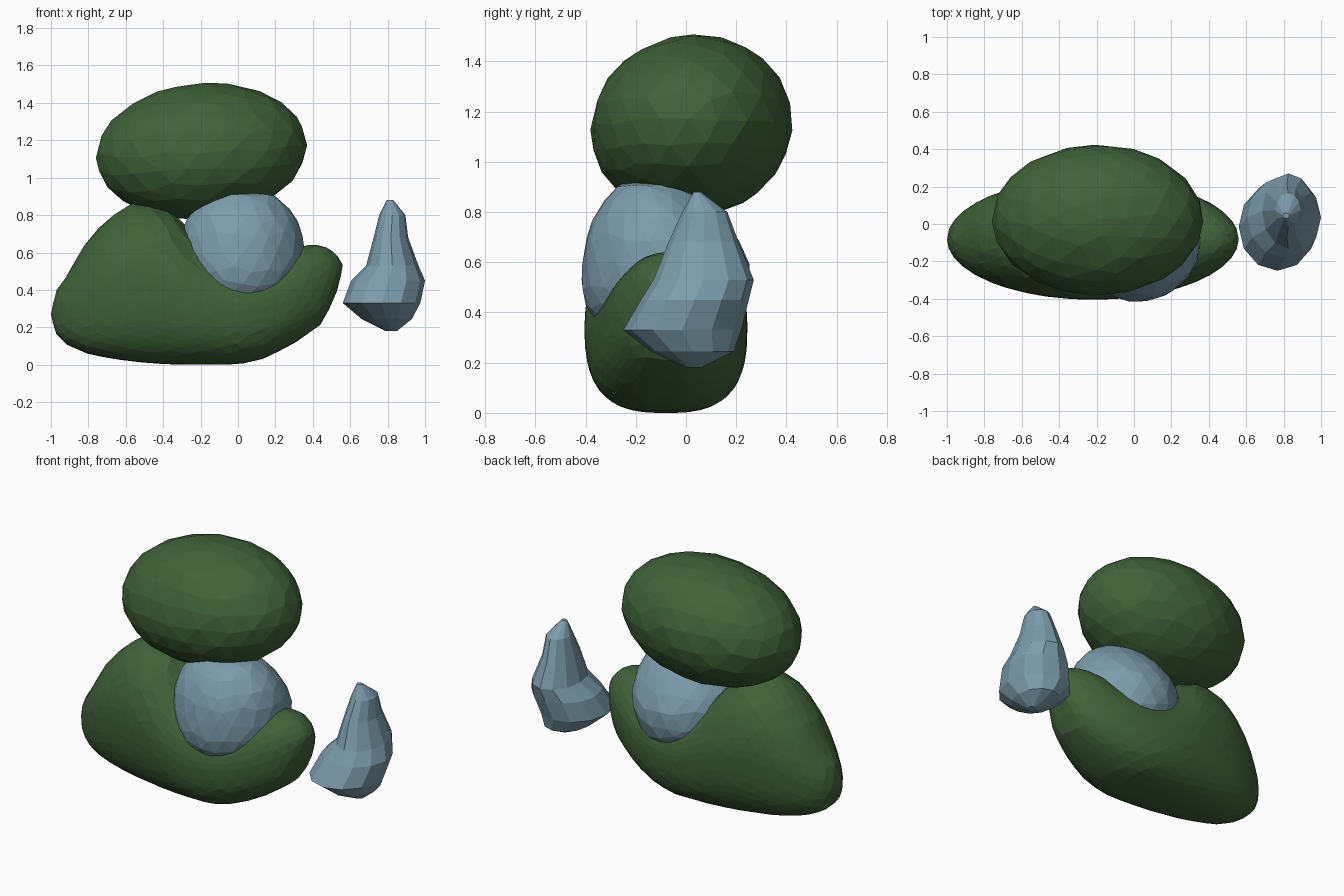
import bpy, bmesh, math, random

if "Cube" in bpy.data.objects:
    bpy.data.objects.remove(bpy.data.objects["Cube"])
random.seed(4)

def material(name, rgb):
    m = bpy.data.materials.new(name)
    m.diffuse_color = (*rgb, 1)
    m.use_nodes = True
    m.node_tree.nodes["Principled BSDF"].inputs["Base Color"].default_value = m.diffuse_color
    return m

GREEN = material("leaf green", (0.050, 0.122, 0.040))
BLUE = material("slate blue", (0.200, 0.335, 0.410))

def lerp(table, x, col):
    for a, b in zip(table, table[1:]):
        if x <= b[0]:
            t = max(0, (x - a[0]) / (b[0] - a[0]))
            return a[col] + t * (b[col] - a[col])
    return table[-1][col]

def finish(bm, name, mat):
    bmesh.ops.recalc_face_normals(bm, faces=bm.faces)
    me = bpy.data.meshes.new(name)
    bm.to_mesh(me)
    bm.free()
    me.materials.append(mat)
    ob = bpy.data.objects.new(name, me)
    bpy.context.collection.objects.link(ob)

def pebble(name, mat, detail, shape, jitter=0.05):
    """Faceted sphere whose unit points are moved by a shape function."""
    bm = bmesh.new()
    bmesh.ops.create_icosphere(bm, subdivisions=detail, radius=1)
    for v in bm.verts:
        for i in range(3):
            v.co[i] += random.uniform(-jitter, jitter)
        v.co.normalize()
        v.co = shape(*v.co)
    finish(bm, name, mat)

# lower body: side outline as (x, low z, high z), with a saddle under the stone
OUTLINE = [(-1, .25, .29), (-.97, .16, .40), (-.92, .11, .47), (-.81, .06, .66),
           (-.7, .037, .78), (-.58, .018, .86), (-.42, .005, .85), (-.33, .0, .80),
           (-.24, .0, .69), (-.1, .0, .61), (0, .0, .58), (.13, .03, .575),
           (.26, .09, .60), (.34, .14, .64), (.45, .22, .64), (.52, .36, .60),
           (.56, .51, .54)]

def body_shape(x, y, z):
    r = max(math.hypot(y, z), 1e-6)
    c, s = y / r, z / r
    if s < 0:
        c = math.copysign(abs(c) ** .7, c)
        s = -abs(s) ** .8
    px = -.22 + .78 * x
    lo, hi = lerp(OUTLINE, px, 1), lerp(OUTLINE, px, 2)
    return (px, -.08 + .325 * r * c, (lo + hi) / 2 + (hi - lo) / 2 * s)

pebble("lower_body", GREEN, 4, body_shape, .02)

# upper egg, tilted slightly
pebble("upper_egg", GREEN, 3,
       lambda x, y, z: (-.195 + .565 * x, .022 + .403 * y + .018 * z,
                        1.142 + .365 * z + .03 * x))

# middle stone: flat top, widest below the middle, leaning forward
def stone_shape(x, y, z):
    return (.02 + .34 * x, -.08 - .06 * max(z, 0) + .332 * y * (1 - .2 * z),
            min(.60 + .355 * z, .92))

pebble("middle_stone", BLUE, 3, stone_shape, .06)

# side drop: rings of (z, x min, x max, y min, y max)
RINGS = [(.18, .79, .85, .0, .06), (.245, .66, .93, -.14, .19), (.33, .56, .975, -.25, .22),
         (.45, .605, 1.0, -.18, .25), (.53, .685, .965, -.13, .27),
         (.68, .725, .91, -.07, .21), (.80, .755, .895, -.015, .165), (.88, .795, .83, .03, .06)]
bm = bmesh.new()
N = 12
rings = []
for z, x0, x1, y0, y1 in RINGS:
    rings.append([bm.verts.new(((x0 + x1) / 2 + (x1 - x0) / 2 * math.cos(i * math.tau / N),
                                (y0 + y1) / 2 + (y1 - y0) / 2 * math.sin(i * math.tau / N), z))
                  for i in range(N)])
for a, b in zip(rings, rings[1:]):
    for i in range(N):
        j = (i + 1) % N
        bm.faces.new((a[i], a[j], b[j], b[i]))
bm.faces.new(rings[0])
bm.faces.new(rings[-1])
finish(bm, "side_drop", BLUE)
